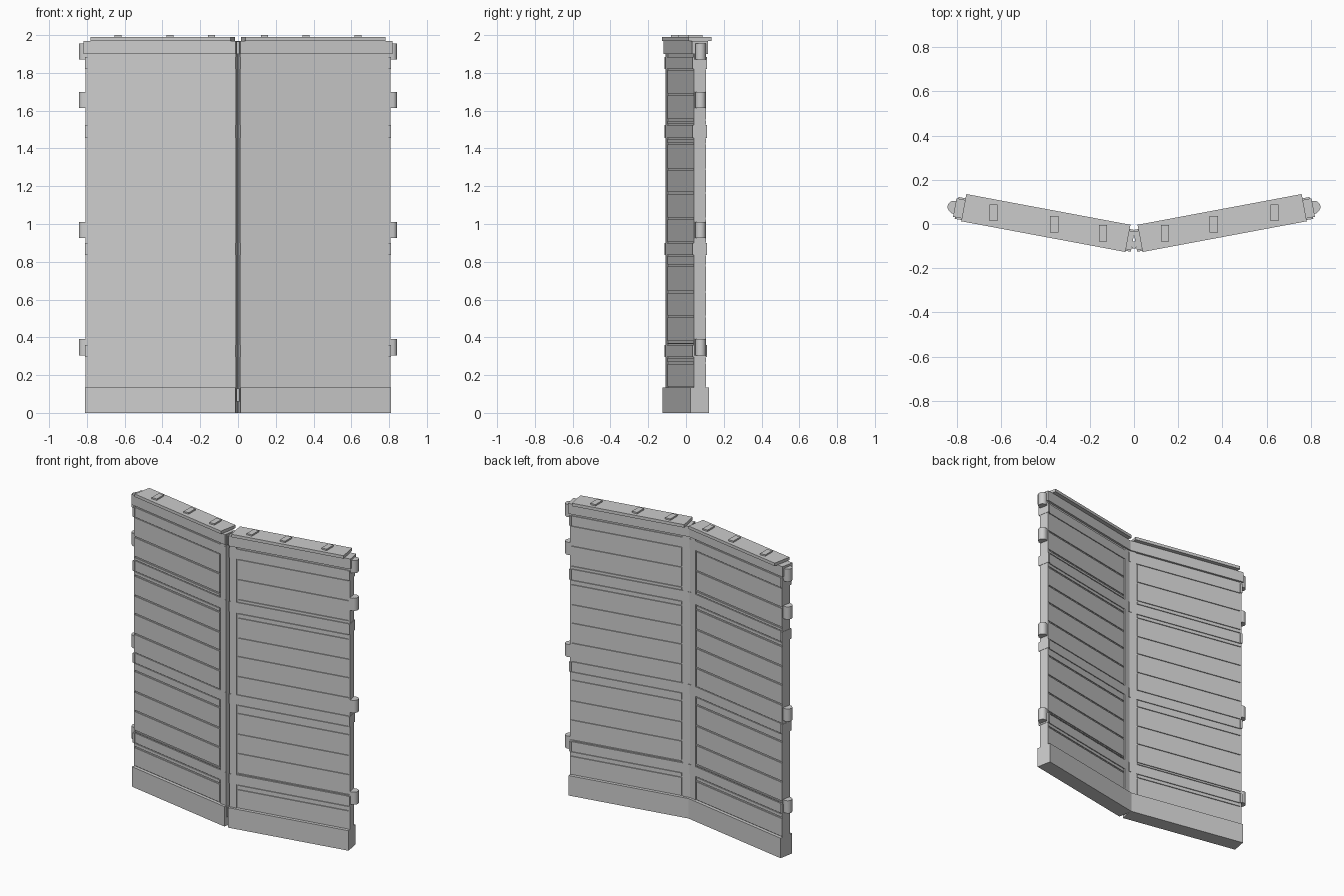
import bpy, bmesh, math
from mathutils import Matrix, Vector

if "Cube" in bpy.data.objects:
    bpy.data.objects.remove(bpy.data.objects["Cube"])

grey = bpy.data.materials.new("plain grey")
grey.use_nodes = True
COL = (0.6, 0.6, 0.6, 1)
grey.diffuse_color = COL
grey.node_tree.nodes["Principled BSDF"].inputs["Base Color"].default_value = COL

# Leaf frame: u runs along the leaf, v through its thickness
LEAF = Matrix.Translation((0.0275, -0.065, 0)) @ Matrix.Rotation(math.radians(10.6), 4, "Z")
INNER, OUTER, MID = -0.024, 0.786, -0.007
STILE = 0.03


def finish(name, bm, smooth=False):
    """Make an object and mirror it onto the second leaf."""
    mesh = bpy.data.meshes.new(name)
    bm.to_mesh(mesh)
    bm.free()
    mesh.materials.append(grey)
    ob = bpy.data.objects.new(name, mesh)
    bpy.context.collection.objects.link(ob)
    mirror = ob.modifiers.new("other leaf", "MIRROR")
    mirror.use_mirror_merge = False
    if smooth:
        bpy.ops.object.select_all(action="DESELECT")
        ob.select_set(True)
        bpy.context.view_layer.objects.active = ob
        bpy.ops.object.shade_smooth_by_angle(angle=math.radians(40))
    return ob


def add_box(bm, u0, u1, z0, z1, thick, mid=MID, frame=LEAF):
    centre = Vector(((u0 + u1) / 2, mid, (z0 + z1) / 2))
    m = frame @ Matrix.Translation(centre) @ Matrix.Diagonal((u1 - u0, thick, z1 - z0, 1))
    bmesh.ops.create_cube(bm, size=1, matrix=m)


def box(name, *args, **kw):
    bm = bmesh.new()
    add_box(bm, *args, **kw)
    return finish(name, bm)


# Main slab, base and head
box("core", INNER, OUTER - 0.003, 0.02, 1.95, 0.056)
box("plinth", INNER, OUTER, 0, 0.135, 0.1)
box("head_beam", INNER, 0.795, 1.9, 1.97, 0.085)
box("top_cap", 0, 0.755, 1.97, 1.99, 0.125, mid=0)
box("inner_stile", INNER, STILE - 0.005, 0.135, 1.9, 0.068)
box("outer_edge", OUTER - 0.01, OUTER, 0.135, 1.9, 0.064)

# Cross rails, with small clips around both ends
RAILS = ((0.295, 0.36), (0.835, 0.9), (1.455, 1.525), (1.82, 1.885))
rails, clips = bmesh.new(), bmesh.new()
for low, high in RAILS:
    add_box(rails, INNER, OUTER - 0.002, low, high, 0.068)
    add_box(clips, OUTER - 0.012, OUTER + 0.002, low, high, 0.08)
    add_box(clips, INNER, INNER + 0.012, low, high, 0.074)
finish("cross_rails", rails)
finish("rail_clips", clips)

# Horizontal planks separated by grooves, in fields between the rails
planks = bmesh.new()
GAP = 0.005
FIELDS = (
    (0.135, 0.265, 0.295),
    (0.36, 0.375, 0.51, 0.64, 0.78, 0.835),
    (0.9, 1.03, 1.165, 1.29, 1.425, 1.455),
    (1.525, 1.55, 1.685, 1.82),
)
for field in FIELDS:
    for low, high in zip(field, field[1:]):
        add_box(planks, STILE + 0.003, OUTER - 0.002, low + GAP, high - GAP, 0.068)
finish("planks", planks)

# Locating pads on the cap
pads = bmesh.new()
for x, y in ((0.14, -0.042), (0.36, -0.002), (0.635, 0.05)):
    add_box(pads, x - 0.019, x + 0.019, 1.985, 2.0, 0.075, mid=y, frame=Matrix())
finish("cap_pads", pads)

# Hinge knuckles on the outer edge
hinges = bmesh.new()
for low, high in ((0.305, 0.39), (0.925, 1.01), (1.615, 1.7), (1.87, 1.955)):
    spot = Matrix.Translation((0.815, 0.077, (low + high) / 2))
    bmesh.ops.create_cone(hinges, cap_ends=True, segments=20, radius1=0.028,
                          radius2=0.028, depth=high - low, matrix=spot)
    add_box(hinges, OUTER - 0.005, OUTER + 0.018, low, high, 0.056)
finish("hinge_knuckles", hinges, smooth=True)

# Meeting-edge bolts at the top and bottom
bolts = bmesh.new()
for low, high in ((0.06, 0.13), (1.9, 1.965)):
    add_box(bolts, 0.001, 0.008, low, high, 0.03, mid=-0.095, frame=Matrix())
finish("centre_bolts", bolts)
